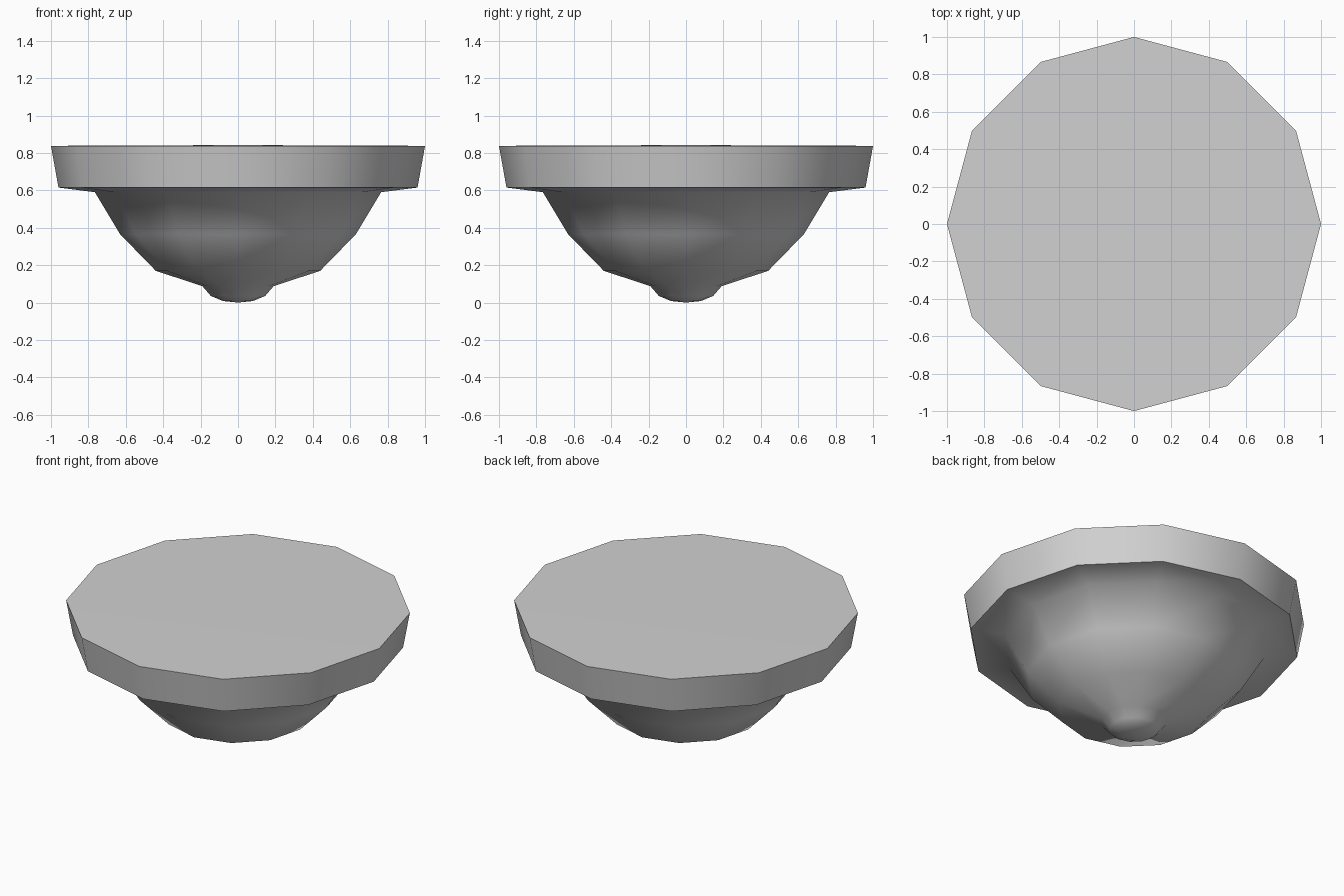
import bpy
import bmesh
import math
from mathutils import Matrix, Vector

default_cube = bpy.data.objects.get("Cube")
if default_cube:
    bpy.data.objects.remove(default_cube, do_unlink=True)

SIDES = 12

# One plain grey finish
grey = bpy.data.materials.new("light_grey")
grey.use_nodes = True
colour = (0.64, 0.64, 0.64, 1)
grey.diffuse_color = colour
grey.node_tree.nodes["Principled BSDF"].inputs["Base Color"].default_value = colour

# Half profile (radius, height): rounded nub, bowl, ledge, flared rim, lid
profile = [
    (0, 0), (0.08, 0.008), (0.145, 0.035), (0.19, 0.087),
    (0.44, 0.17), (0.63, 0.365), (0.765, 0.59),
    (0.96, 0.615), (1, 0.838), (0, 0.842),
]

# Turn the profile round the vertical axis
bm = bmesh.new()
points = [bm.verts.new((r, 0, z)) for r, z in profile]
edges = [bm.edges.new(pair) for pair in zip(points, points[1:])]
bmesh.ops.spin(bm, geom=points + edges, cent=(0, 0, 0), axis=(0, 0, 1),
               angle=math.tau, steps=SIDES, use_merge=True)
bmesh.ops.remove_doubles(bm, verts=bm.verts, dist=0.0005)
bmesh.ops.recalc_face_normals(bm, faces=bm.faces)

mesh = bpy.data.meshes.new("ceiling_lamp_bowl")
bm.to_mesh(mesh)
bm.free()
mesh.materials.append(grey)
bowl = bpy.data.objects.new("ceiling_lamp_bowl", mesh)
bpy.context.collection.objects.link(bowl)

# Smooth bowl and rim, crisp edges above and below the rim
bpy.context.view_layer.objects.active = bowl
bowl.select_set(True)
bpy.ops.object.shade_smooth_by_angle(angle=math.radians(65))
